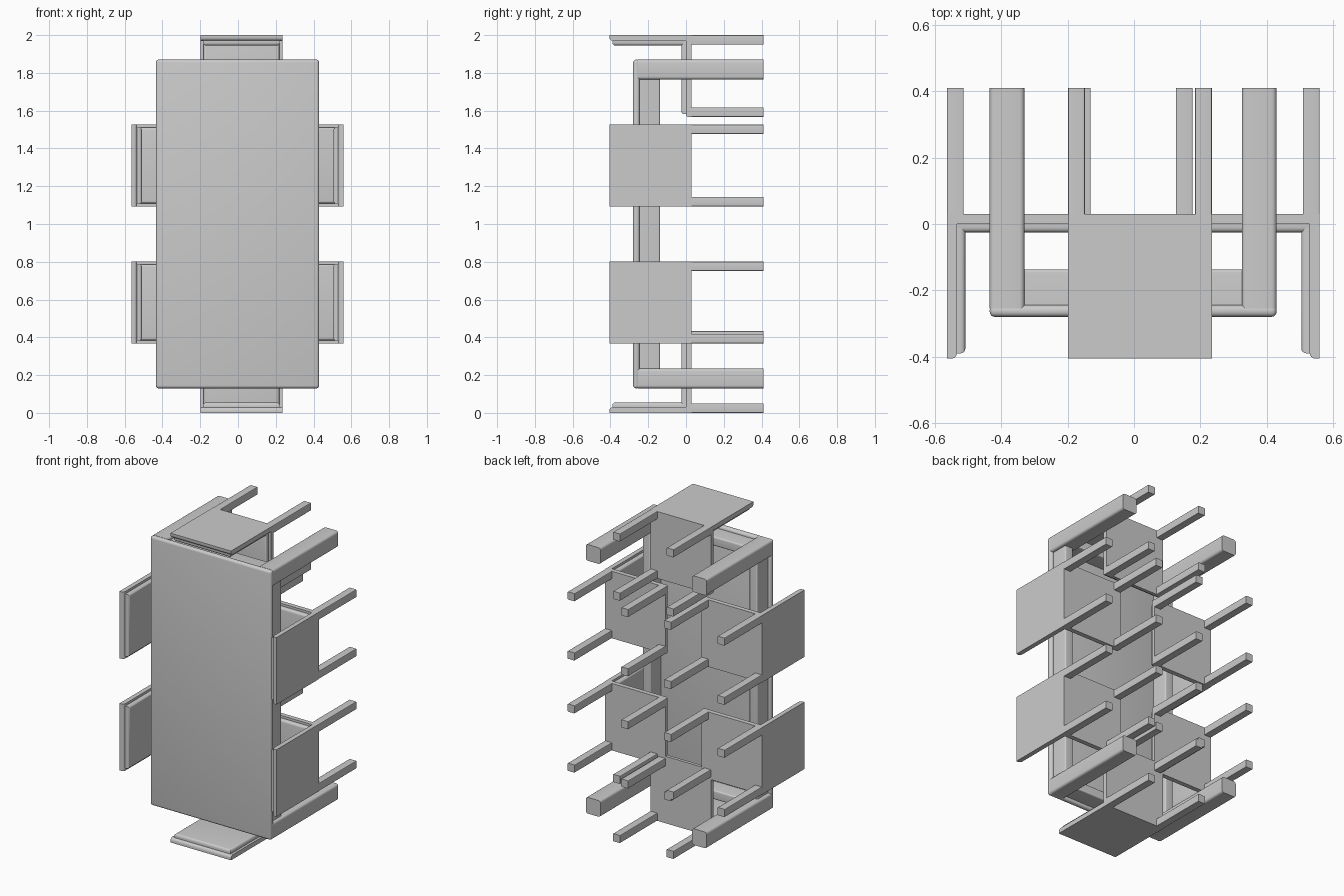
import bpy
from math import radians
from mathutils import Matrix, Vector

cube = bpy.data.objects.get("Cube")
if cube:
    bpy.data.objects.remove(cube, do_unlink=True)

grey = bpy.data.materials.new("plain_grey")
grey.use_nodes = True
colour = (0.6, 0.6, 0.6, 1)
grey.diffuse_color = colour
grey.node_tree.nodes["Principled BSDF"].inputs["Base Color"].default_value = colour


def box(name, lo, hi, bevel=0, round_edge=None, place=None):
    """Box between two corners; round_edge picks the edges to bevel by midpoint (-1..1)."""
    import bmesh
    lo, hi = Vector(lo), Vector(hi)
    size, mid = hi - lo, (lo + hi) / 2
    bm = bmesh.new()
    bmesh.ops.create_cube(bm, size=2)
    edges = [e for e in bm.edges
             if round_edge is None or round_edge((e.verts[0].co + e.verts[1].co) / 2)]
    bmesh.ops.transform(bm, verts=bm.verts,
                        matrix=Matrix.Translation(mid) @ Matrix.Diagonal((*(size / 2), 1)))
    if bevel:
        bmesh.ops.bevel(bm, geom=edges, offset=bevel, segments=4, profile=0.5, affect='EDGES')
    if place:
        bmesh.ops.transform(bm, verts=bm.verts, matrix=place)
    mesh = bpy.data.meshes.new(name)
    bm.to_mesh(mesh)
    bm.free()
    mesh.materials.append(grey)
    obj = bpy.data.objects.new(name, mesh)
    bpy.context.collection.objects.link(obj)
    bpy.ops.object.select_all(action='DESELECT')
    obj.select_set(True)
    bpy.context.view_layer.objects.active = obj
    bpy.ops.object.shade_smooth_by_angle(angle=radians(35))
    return obj


# Table, lying on its side with the top facing the front
L, R, B, T = -0.435, 0.43, 0.13, 1.87
LEG, TOP_BACK, APRON_BACK = 0.105, -0.245, -0.137
box("table_top", (L, -0.28, B), (R, TOP_BACK, T), 0.015)
for side, x in (("right", L), ("left", R - LEG)):
    for end, z in (("lower", B), ("upper", T - LEG)):
        box(f"table_leg_{side}_{end}", (x, TOP_BACK - 0.01, z), (x + LEG, 0.41, z + LEG),
            0.015, lambda m: abs(m.y) < 0.5)

# Apron rails between the legs
IN, TH = 0.02, 0.06
for side, x in (("right", L + IN), ("left", R - IN - TH)):
    box(f"apron_{side}", (x, TOP_BACK - 0.01, B + LEG - 0.01),
        (x + TH, APRON_BACK, T - LEG + 0.01), 0.01, lambda m: m.y > 0.5)
for end, z in (("lower", B + IN), ("upper", T - IN - TH)):
    box(f"apron_{end}", (L + LEG - 0.01, TOP_BACK - 0.01, z),
        (R - LEG + 0.01, APRON_BACK, z + TH), 0.01, lambda m: m.y > 0.5)


def chair(name, x, z, turn):
    """Chair whose back sits on the +x side before it is turned about y."""
    place = Matrix.Translation((x, 0, z)) @ Matrix.Rotation(radians(turn), 4, 'Y')
    h, plate, pad, leg, inset = 0.2165, 0.03, 0.025, 0.05, 0.015
    box(f"{name}_seat", (-h, 0, -h), (h, plate, h), 0.012,
        lambda m: m.x < -0.5 and m.y < -0.5, place)
    box(f"{name}_seat_cushion", (-h + inset, -pad, -h + inset), (h - plate, 0.001, h - inset),
        0.015, lambda m: m.y < -0.5, place)
    box(f"{name}_back", (h - plate, -0.406, -h), (h, plate, h), 0.018,
        lambda m: m.x < -0.5 and m.y < -0.5, place)
    box(f"{name}_back_cushion", (h - plate - pad, -0.39, -h + inset),
        (h - plate + 0.001, 0, h - inset), 0.015, lambda m: m.x < -0.5, place)
    for i, a in enumerate((-h, h - leg)):
        for j, b in enumerate((-h, h - leg)):
            box(f"{name}_leg_{i}{j}", (a, plate - 0.005, b), (a + leg, 0.41, b + leg),
                0.004, lambda m: abs(m.y) < 0.5, place)


# Two chairs along each side, one at each end
for end, z in (("lower", 0.585), ("upper", 1.31)):
    chair(f"chair_left_{end}", 0.343, z, 0)
    chair(f"chair_right_{end}", -0.347, z, 180)
chair("chair_top_end", 0.018, 1.7835, -90)
chair("chair_bottom_end", 0.018, 0.2165, 90)
